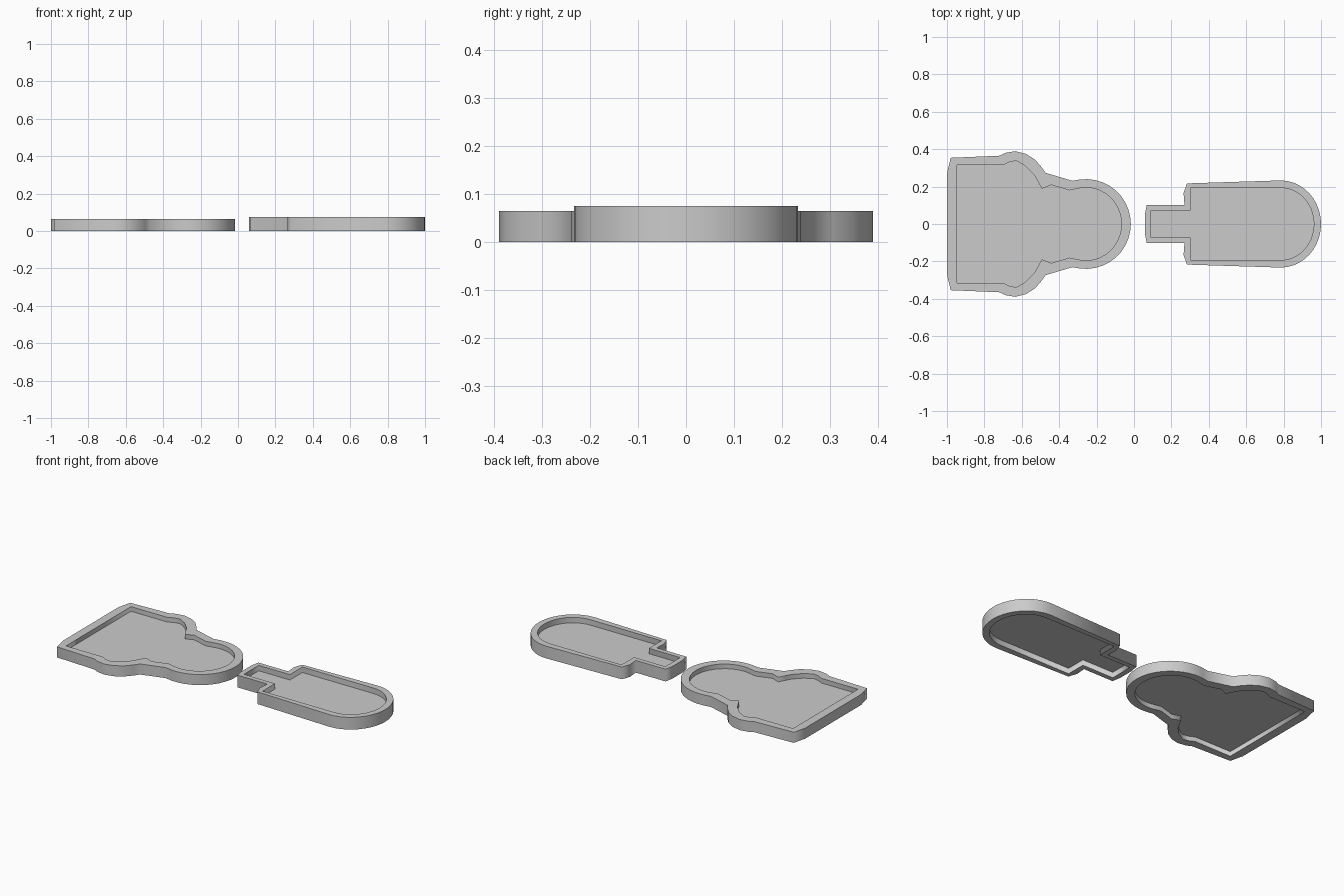
import bpy
from math import sin, cos, pi

if "Cube" in bpy.data.objects:
    bpy.data.objects.remove(bpy.data.objects["Cube"])


def arc(cx, rx, ry, start, steps):
    """Quarter-ish arc from angle start (radians) down to the +x tip."""
    return [(cx + rx * cos(start * (1 - i / steps)), ry * sin(start * (1 - i / steps)))
            for i in range(steps + 1)]


def mirrored(half):
    """Close an upper half outline by mirroring it across y = 0."""
    return half + [(x, -y) for x, y in reversed(half) if abs(y) > 1e-6]


def extruded(name, outlines, z0, z1):
    """Fill the outlines (later ones are holes) and extrude between two heights."""
    cu = bpy.data.curves.new(name + "_profile", 'CURVE')
    cu.dimensions = '2D'
    cu.fill_mode = 'BOTH'
    cu.extrude = (z1 - z0) / 2
    for pts in outlines:
        sp = cu.splines.new('POLY')
        sp.points.add(len(pts) - 1)
        for p, (x, y) in zip(sp.points, pts):
            p.co = (x, y, 0, 1)
        sp.use_cyclic_u = True
    tmp = bpy.data.objects.new(name + "_tmp", cu)
    bpy.context.collection.objects.link(tmp)
    dg = bpy.context.evaluated_depsgraph_get()
    mesh = bpy.data.meshes.new_from_object(tmp.evaluated_get(dg))
    bpy.data.objects.remove(tmp)
    for v in mesh.vertices:
        v.co.z += (z0 + z1) / 2
    mesh.name = name
    ob = bpy.data.objects.new(name, mesh)
    bpy.context.collection.objects.link(ob)
    return ob


def tray(name, outer, inner, height):
    """Upright wall ring with a thin floor at mid height."""
    outer, inner = mirrored(outer), mirrored(inner)
    extruded(name + "_wall", [outer, inner], 0, height)
    extruded(name + "_floor", [inner], height / 2 - 0.004, height / 2 + 0.004)


# wide tray: square end, shoulder humps, neck and round end
wide_outer = [(-1, 0.27), (-0.98, 0.354), (-0.72, 0.365), (-0.69, 0.38), (-0.635, 0.389),
              (-0.58, 0.376), (-0.53, 0.345), (-0.495, 0.305), (-0.474, 0.274),
              (-0.33, 0.231)] + arc(-0.257, 0.24, 0.24, pi * 0.54, 10)
wide_inner = [(-0.947, 0.315), (-0.70, 0.315), (-0.665, 0.332), (-0.63, 0.338),
              (-0.58, 0.31), (-0.535, 0.265), (-0.515, 0.23), (-0.493, 0.189),
              (-0.443, 0.209), (-0.345, 0.18)] + arc(-0.257, 0.19, 0.195, pi * 0.54, 10)
tray("wide_tray", wide_outer, wide_inner, 0.065)

# narrow tray: slim handle end, straight body and round end
narrow_outer = [(0.058, 0.05), (0.068, 0.101), (0.27, 0.101), (0.265, 0.165),
                (0.283, 0.217)] + arc(0.785, 0.215, 0.233, pi / 2, 10)
narrow_inner = [(0.09, 0.072), (0.302, 0.072),
                (0.302, 0.193)] + arc(0.785, 0.177, 0.193, pi / 2, 10)
tray("narrow_tray", narrow_outer, narrow_inner, 0.075)
